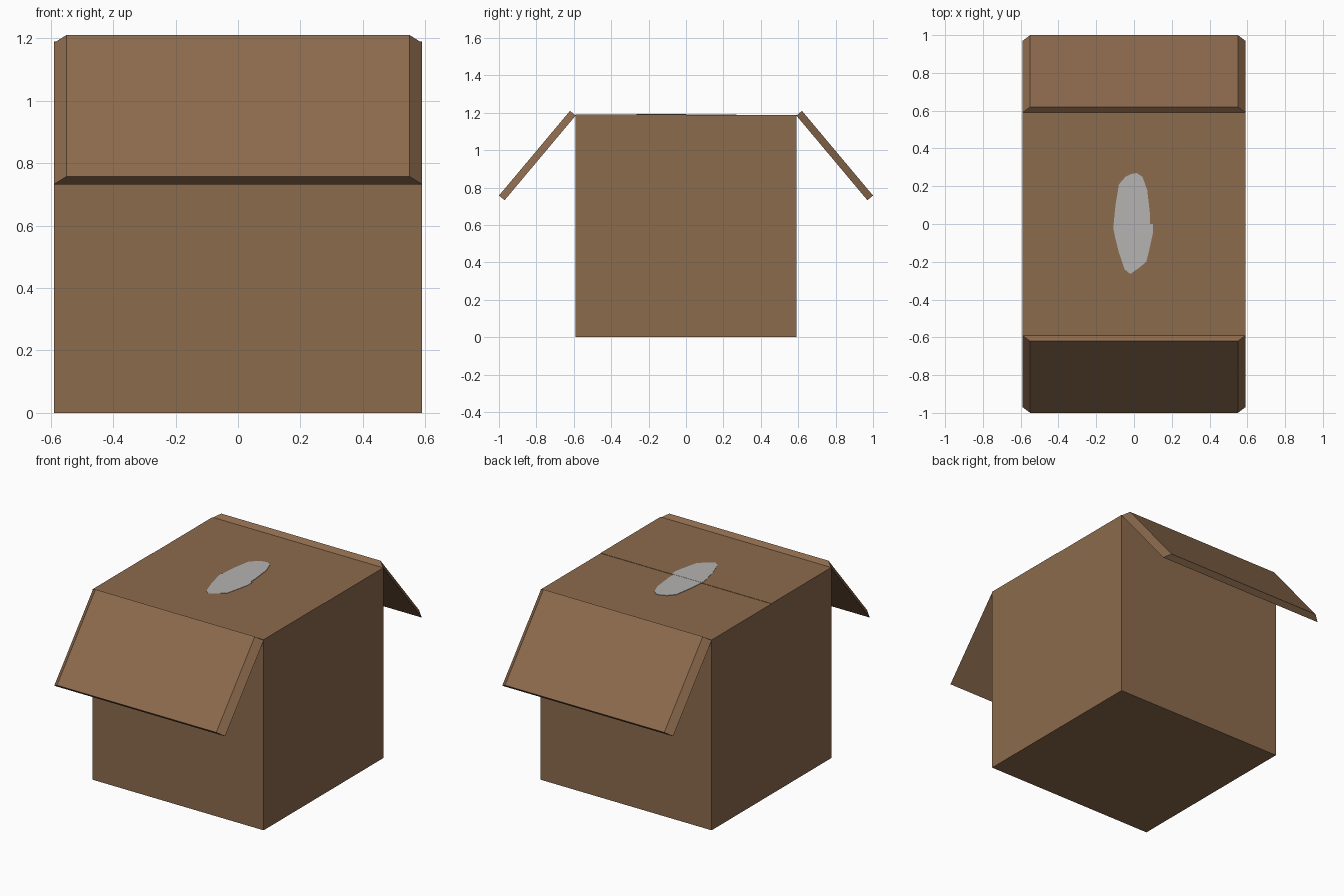
import bpy, bmesh

if "Cube" in bpy.data.objects:
    bpy.data.objects.remove(bpy.data.objects["Cube"])


def material(name, rgb):
    m = bpy.data.materials.new(name)
    m.diffuse_color = (*rgb, 1.0)
    m.use_nodes = True
    m.node_tree.nodes["Principled BSDF"].inputs["Base Color"].default_value = m.diffuse_color
    return m


cardboard = material("cardboard brown", (0.263, 0.145, 0.074))
label_grey = material("label grey", (0.466, 0.454, 0.437))


def loft(name, bottom, top, mat):
    """Closed solid between two matching loops of points."""
    bm = bmesh.new()
    a = [bm.verts.new(p) for p in bottom]
    b = [bm.verts.new(p) for p in top]
    n = len(a)
    bm.faces.new(a[::-1])
    bm.faces.new(b)
    for i in range(n):
        j = (i + 1) % n
        bm.faces.new((a[i], a[j], b[j], b[i]))
    bmesh.ops.recalc_face_normals(bm, faces=bm.faces)
    me = bpy.data.meshes.new(name)
    bm.to_mesh(me)
    bm.free()
    me.materials.append(mat)
    ob = bpy.data.objects.new(name, me)
    bpy.context.collection.objects.link(ob)
    return ob


def slab(name, outline, z0, z1, mat):
    return loft(name, [(x, y, z0) for x, y in outline],
                [(x, y, z1) for x, y in outline], mat)


def rect(x0, x1, y0, y1):
    return [(x0, y0), (x1, y0), (x1, y1), (x0, y1)]


W = 0.59

# Box body
slab("box_body", rect(-W, W, -W, W), 0, 1.183, cardboard)

# Closed top: two panels meeting along the middle, front one a hair higher
slab("top_panel_front", rect(-W, W, -W, 0), 1.183, 1.19, cardboard)
slab("top_panel_back", rect(-W, W, 0, W), 1.183, 1.188, cardboard)

# Open flaps with chamfered sides, hanging outward at front and back
for name, s in (("flap_front", -1), ("flap_back", 1)):
    inner = [(-W, s * 0.59, 1.185), (W, s * 0.59, 1.185),
             (W, s * 0.97, 0.732), (-W, s * 0.97, 0.732)]
    outer = [(-0.55, s * 0.62, 1.21), (0.55, s * 0.62, 1.21),
             (0.55, s * 1.0, 0.757), (-0.55, s * 1.0, 0.757)]
    loft(name, inner, outer, cardboard)

# Irregular grey patch on the top, one piece per panel
patch_front = [(-0.108, 0), (-0.11, -0.02), (-0.1, -0.07), (-0.08, -0.15),
               (-0.05, -0.24), (-0.02, -0.265), (0.03, -0.23), (0.065, -0.2),
               (0.08, -0.14), (0.1, -0.05), (0.1, 0)]
patch_back = [(-0.108, 0), (0.086, 0), (0.085, 0.05), (0.07, 0.18),
              (0.045, 0.25), (0.015, 0.27), (-0.015, 0.265), (-0.045, 0.25),
              (-0.08, 0.21), (-0.098, 0.1)]
slab("patch_front", patch_front, 1.186, 1.192, label_grey)
slab("patch_back", patch_back, 1.186, 1.191, label_grey)
